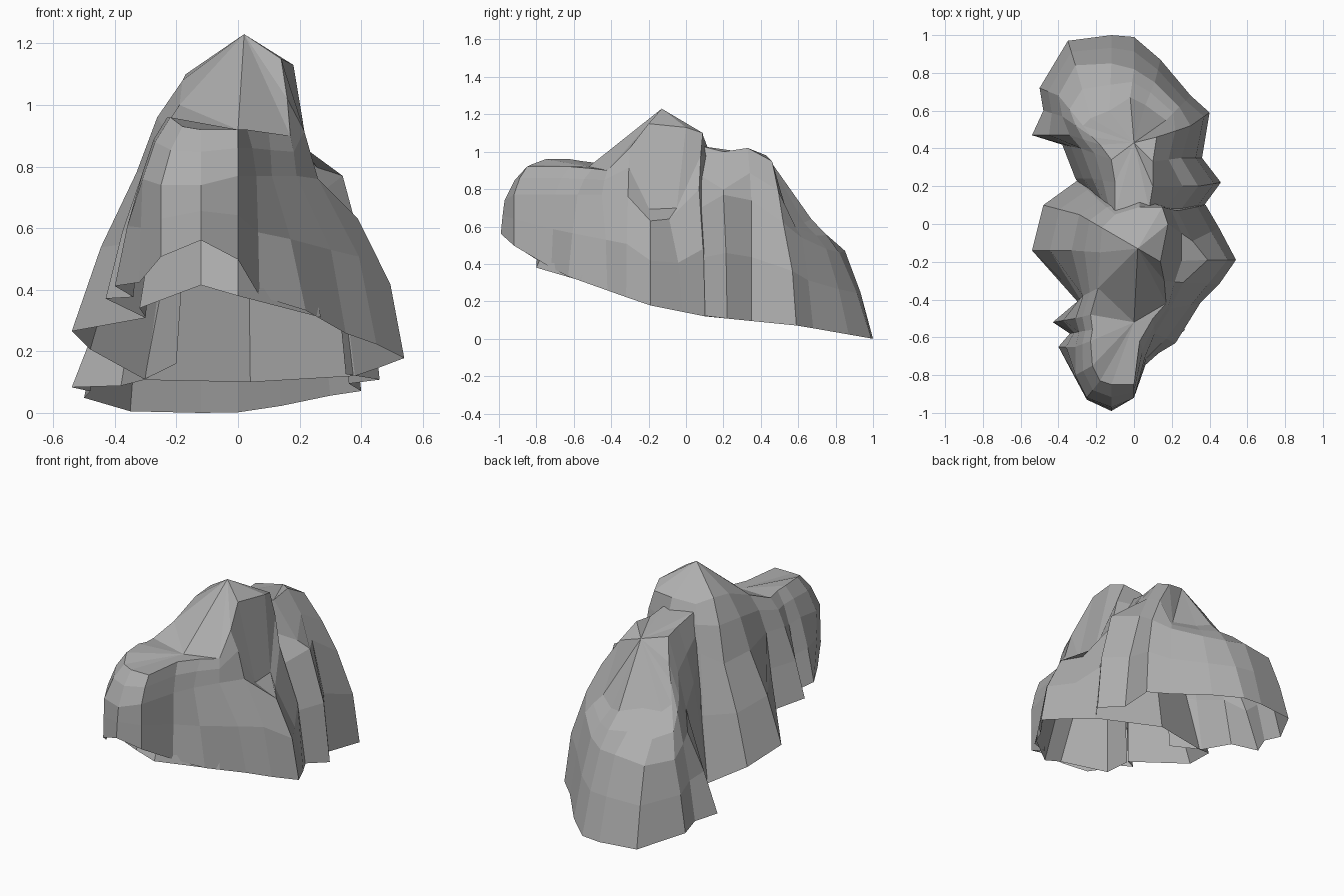
import bpy
import bmesh
from mathutils import Vector

default_cube = bpy.data.objects.get("Cube")
if default_cube:
    bpy.data.objects.remove(default_cube, do_unlink=True)

# One grey stone colour
stone = bpy.data.materials.new("grey_stone")
stone.use_nodes = True
stone.diffuse_color = (.42, .42, .42, 1)
principled = stone.node_tree.nodes["Principled BSDF"]
principled.inputs["Base Color"].default_value = stone.diffuse_color
principled.inputs["Roughness"].default_value = 1

# Height of the broken lower edge along the length of the rock
RIM_LINE = [(-1, .57), (-.9, .48), (-.65, .34), (-.2, .18), (.1, .12), (.6, .07), (1, 0)]


def rim_height(x, y):
    height = RIM_LINE[-1][1]
    for (y0, z0), (y1, z1) in zip(RIM_LINE, RIM_LINE[1:]):
        if y0 <= y <= y1:
            height = z0 + (z1 - z0) * (y - y0) / (y1 - y0)
            break
    # The front mass is tilted up on its right flank
    if -.7 < y < .15 and x < 0:
        height -= x * .18
    return height


def blend(a, b, flat, rise):
    """Point between two vectors with separate plan and height fractions."""
    point = a.lerp(b, flat)
    point.z = a.z + (b.z - a.z) * rise
    return point


def finish(name, bm):
    bmesh.ops.recalc_face_normals(bm, faces=bm.faces)
    # An open shell can come out inverted, so orient it by the upward faces
    if sum(f.normal.z * f.calc_area() for f in bm.faces) < 0:
        bmesh.ops.reverse_faces(bm, faces=bm.faces)
    mesh = bpy.data.meshes.new(name)
    bm.to_mesh(mesh)
    bm.free()
    mesh.materials.append(stone)
    rock = bpy.data.objects.new(name, mesh)
    bpy.context.collection.objects.link(rock)


def bridge(bm, lower, upper):
    for i in range(len(lower) - 1):
        bm.faces.new((lower[i], lower[i + 1], upper[i + 1], upper[i]))


def shell(bm, rim, shoulder, crest, swell, ledges, closed):
    """Loft faceted walls from rim to crest and return the crest vertices.

    swell is the height fraction of the ring above the shoulder; ledges maps
    a column to the plan fraction of a flat step there."""
    rings = [[], [], [], [], []]
    for i, ((x, y), s, c) in enumerate(zip(rim, shoulder, crest)):
        low, mid, top = Vector((x, y, rim_height(x, y))), Vector(s), Vector(c)
        if i in ledges:
            upper = blend(mid, top, ledges[i], .12)
        else:
            upper = blend(mid, top, .45, swell)
        # Walls on the left flank stand steeper at the foot
        lean = .3 if x > .3 else .45
        points = (low, blend(low, mid, lean, .53), mid, upper, top)
        for ring, point in zip(rings, points):
            ring.append(bm.verts.new(point))
    for lower, upper in zip(rings, rings[1:]):
        if closed:
            bridge(bm, lower + lower[:1], upper + upper[:1])
        else:
            bridge(bm, lower, upper)
    return rings[-1]


def fan(bm, verts, centre):
    for a, b in zip(verts, verts[1:]):
        bm.faces.new((a, b, centre))


# Front mass: long nose ledge leading up to the main peak
front_rim = [
    (-.12, -.99), (0, -.92), (.07, -.72), (.22, -.63), (.35, -.42), (.45, -.32),
    (.54, -.19), (.45, -.02), (.38, .1), (.04, .3), (-.3, .23), (-.48, .1),
    (-.54, -.14), (-.3, -.41), (-.43, -.52), (-.34, -.58), (-.4, -.65),
    (-.32, -.8), (-.25, -.93)]
front_shoulder = [
    (-.12, -.97, .74), (0, -.92, .77), (.06, -.7, .77), (.11, -.58, .77),
    (.19, -.45, .77), (.26, -.31, .76), (.39, -.19, .63), (.31, -.09, .64),
    (.23, .07, .8), (.03, .17, .8), (-.18, .12, .82), (-.29, .05, .76),
    (-.33, -.14, .78), (-.27, -.38, .78), (-.31, -.5, .78), (-.29, -.57, .76),
    (-.31, -.65, .78), (-.31, -.8, .76), (-.25, -.92, .74)]
front_crest = [
    (-.12, -.85, .92), (0, -.85, .92), (.03, -.62, .92), (.1, -.5, .91),
    (.17, -.42, .9), (.16, -.3, 1.02), (.14, -.2, 1.15), (.18, 0, 1.13),
    (.15, .09, 1.1), (.03, .09, 1.09), (-.1, .05, 1.07), (-.17, -.02, 1.1),
    (-.18, -.15, 1.08), (-.19, -.34, 1), (-.23, -.48, .94), (-.22, -.56, .95),
    (-.23, -.62, .96), (-.22, -.75, .96), (-.18, -.83, .93)]
bm = bmesh.new()
crest = shell(bm, front_rim, front_shoulder, front_crest, .6, {6: .55, 7: .45}, True)
foot = bm.verts.new((0, -.52, .92))
peak = bm.verts.new((.02, -.13, 1.23))
fan(bm, crest[13:] + crest[:5], foot)
fan(bm, [foot] + crest[4:14] + [foot], peak)
finish("front_rock", bm)

# Back mass: narrow ridge falling to a rounded tail, open where it meets the front
back_rim = [
    (.35, .07), (.46, .22), (.36, .35), (.4, .59), (.3, .68), (.14, .87),
    (0, .99), (-.12, 1), (-.35, .97), (-.5, .72), (-.48, .6), (-.54, .47),
    (-.38, .42), (-.31, .24), (-.2, .08)]
back_shoulder = [
    (.25, .08, .7), (.34, .2, .77), (.25, .35, .74), (.3, .52, .62),
    (.24, .62, .54), (.11, .75, .48), (0, .82, .46), (-.12, .85, .47),
    (-.31, .84, .45), (-.4, .68, .45), (-.38, .57, .5), (-.34, .47, .52),
    (-.28, .4, .62), (-.22, .24, .7), (-.15, .08, .8)]
back_crest = [
    (.08, .08, 1.03), (.1, .2, 1), (.1, .33, 1.02), (.12, .46, .95),
    (.17, .55, .64), (.06, .63, .62), (-.02, .67, .64), (-.13, .6, .66),
    (-.23, .56, .65), (-.27, .52, .69), (-.22, .46, .79), (-.18, .42, .88),
    (-.12, .34, .99), (-.1, .22, 1), (-.1, .06, 1.03)]
bm = bmesh.new()
crest = shell(bm, back_rim, back_shoulder, back_crest, .52, {1: .35}, False)
ridge_top = bm.verts.new((0, .43, .98))
fan(bm, crest + crest[:1], ridge_top)
finish("back_rock", bm)

# Face of the main peak carrying on down behind the overhanging nose
buried_rings = [
    [(-.3, -.42, .31), (-.32, -.62, .34), (-.12, -.8, .415), (0, -.8, .38), (.27, -.56, .31)],
    [(-.27, -.4, .65), (-.27, -.56, .65), (-.12, -.69, .66), (0, -.69, .65), (.2, -.5, .6)],
    [(-.2, -.36, .95), (-.2, -.42, .93), (-.1, -.51, .91), (0, -.52, .91), (.16, -.43, .89)]]
bm = bmesh.new()
rings = [[bm.verts.new(p) for p in ring] for ring in buried_rings]
for lower, upper in zip(rings, rings[1:]):
    bridge(bm, lower, upper)
finish("peak_lower_face", bm)
